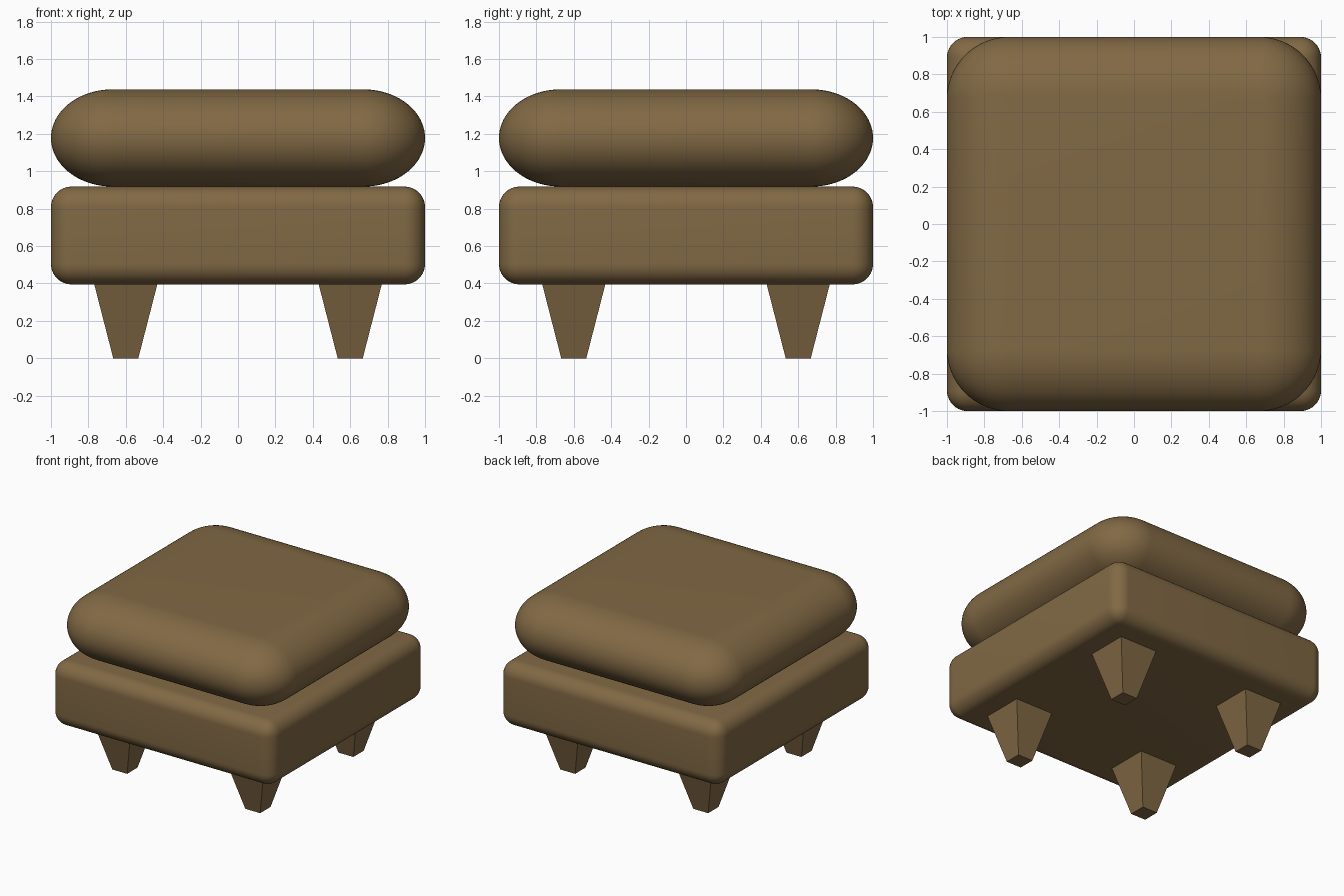
import bpy, bmesh, math
from mathutils import Matrix

if "Cube" in bpy.data.objects:
    bpy.data.objects.remove(bpy.data.objects["Cube"])

brown = bpy.data.materials.new("brown")
brown.diffuse_color = (0.22, 0.14, 0.058, 1)
brown.use_nodes = True
brown.node_tree.nodes["Principled BSDF"].inputs["Base Color"].default_value = brown.diffuse_color


def finish(bm, name, location):
    mesh = bpy.data.meshes.new(name)
    bm.normal_update()
    bm.to_mesh(mesh)
    bm.free()
    mesh.materials.append(brown)
    obj = bpy.data.objects.new(name, mesh)
    obj.location = location
    bpy.context.collection.objects.link(obj)
    return obj


def rounded_block(name, z0, z1, side_radius, height_radius, segments):
    """2 x 2 block with elliptical edge rounding."""
    squash = height_radius / side_radius
    bm = bmesh.new()
    bmesh.ops.create_cube(bm, size=1)
    bmesh.ops.scale(bm, vec=(2, 2, (z1 - z0) / squash), verts=bm.verts)
    bmesh.ops.bevel(bm, geom=bm.edges[:], offset=side_radius * 0.9999,
                    offset_type='OFFSET', segments=segments, profile=0.5,
                    affect='EDGES', clamp_overlap=True)
    bmesh.ops.remove_doubles(bm, verts=bm.verts, dist=0.001)
    bmesh.ops.scale(bm, vec=(1, 1, squash), verts=bm.verts)
    obj = finish(bm, name, (0, 0, (z0 + z1) / 2))
    bpy.ops.object.select_all(action='DESELECT')
    obj.select_set(True)
    bpy.context.view_layer.objects.active = obj
    bpy.ops.object.shade_smooth_by_angle(angle=math.radians(40))


def leg(name, x, y, height, top, bottom):
    """Square leg tapering towards the floor."""
    bm = bmesh.new()
    bmesh.ops.create_cone(bm, cap_ends=True, segments=4, depth=height,
                          radius1=bottom / math.sqrt(2), radius2=top / math.sqrt(2),
                          matrix=Matrix.Rotation(math.pi / 4, 4, 'Z'))
    finish(bm, name, (x, y, height / 2))


# Upholstered base and pillowy cushion
rounded_block("base", 0.395, 0.918, 0.11, 0.11, 10)
rounded_block("cushion", 0.918, 1.438, 0.33, 0.26, 20)

# Four tapered feet
for depth, y in (("front", -0.6), ("back", 0.6)):
    for side, x in (("left", -0.6), ("right", 0.6)):
        leg(f"{depth}_{side}_leg", x, y, 0.397, 0.338, 0.134)
